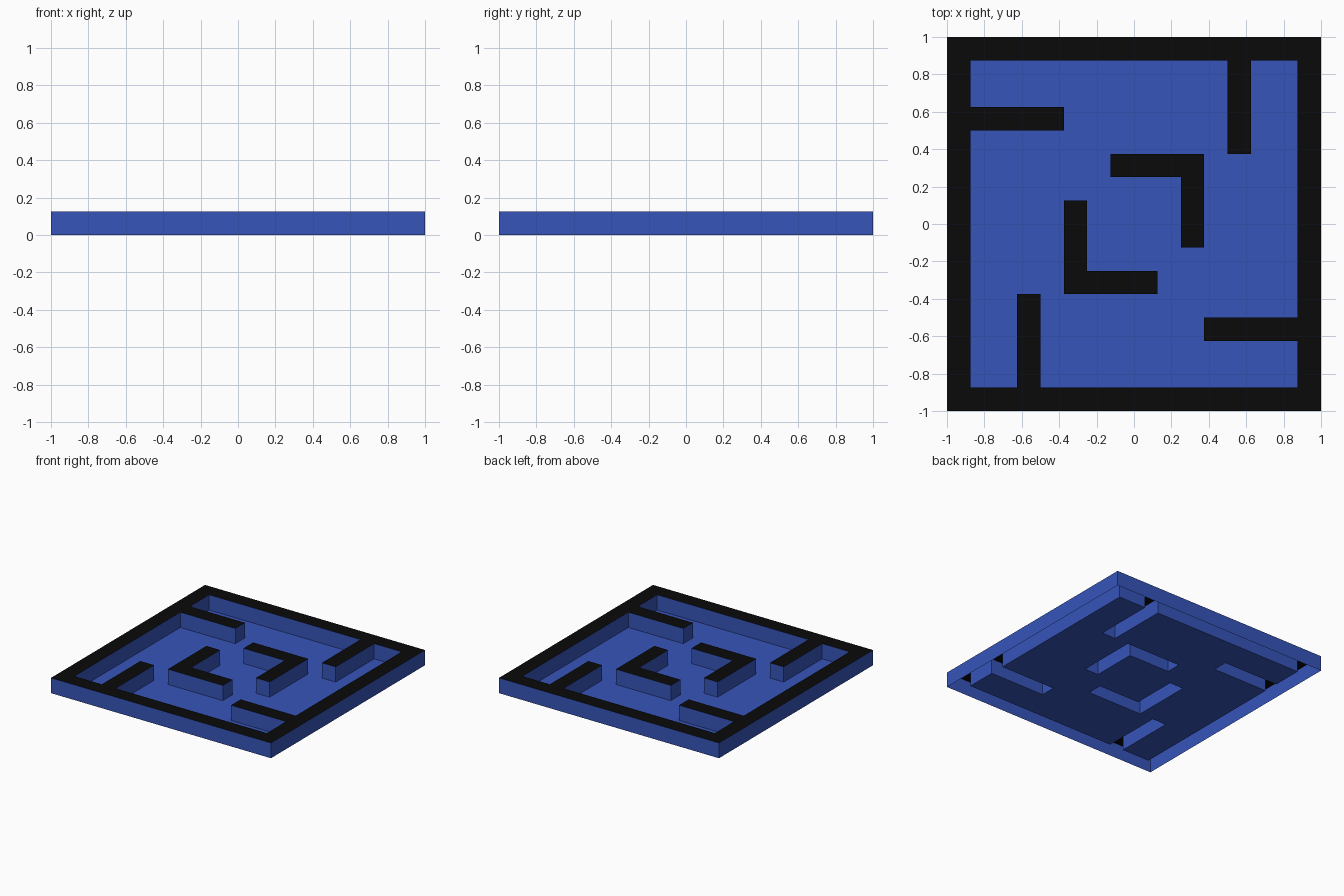
import bpy, bmesh

if "Cube" in bpy.data.objects:
    bpy.data.objects.remove(bpy.data.objects["Cube"])

CELL = 0.125      # maze grid step
N = 8             # cells from centre to edge
H = 0.125         # wall height


def material(name, rgb):
    m = bpy.data.materials.new(name)
    m.diffuse_color = (*rgb, 1)
    m.use_nodes = True
    m.node_tree.nodes["Principled BSDF"].inputs["Base Color"].default_value = m.diffuse_color
    return m


# Wall blocks (x0, x1, y0, y1) in cells; each repeats turned by half a turn
half = [
    (-7, -3, 4, 5), (4, 5, 3, 7),        # stubs off the border
    (-1, 3, 2, 3), (2, 3, -1, 3),        # central angle
]
blocks = half + [(-x1, -x0, -y1, -y0) for x0, x1, y0, y1 in half]


def is_wall(x, y):
    border = x in (-N, N - 1) or y in (-N, N - 1)
    return border or any(a <= x < b and c <= y < d for a, b, c, d in blocks)


def part(name, mat, quads):
    bm = bmesh.new()
    for q in quads:
        bm.faces.new([bm.verts.new((x * CELL, y * CELL, z)) for x, y, z in q])
    bmesh.ops.remove_doubles(bm, verts=bm.verts, dist=1e-4)
    # merge the flat cells into large clean faces
    bmesh.ops.dissolve_limit(bm, angle_limit=0.02, verts=bm.verts, edges=bm.edges)
    bmesh.ops.triangulate(bm, faces=[f for f in bm.faces if len(f.verts) > 4])
    me = bpy.data.meshes.new(name)
    bm.to_mesh(me)
    bm.free()
    me.materials.append(mat)
    bpy.context.collection.objects.link(bpy.data.objects.new(name, me))


floor, tops, sides = [], [], []
for x in range(-N, N):
    for y in range(-N, N):
        wall = is_wall(x, y)
        z = H if wall else 0
        c = [(x, y), (x + 1, y), (x + 1, y + 1), (x, y + 1)]
        (tops if wall else floor).append([(*p, z) for p in c])
        if not wall:
            continue
        # upright face wherever the neighbour is open or outside
        for i, (dx, dy) in enumerate([(0, -1), (1, 0), (0, 1), (-1, 0)]):
            u, v = x + dx, y + dy
            outside = not (-N <= u < N and -N <= v < N)
            if outside or not is_wall(u, v):
                a, b = c[i], c[(i + 1) % 4]
                sides.append([(*a, 0), (*b, 0), (*b, H), (*a, H)])

blue = material("blue", (0.037, 0.089, 0.485))
black = material("black", (0.003, 0.003, 0.003))
part("maze_floor", blue, floor)
part("wall_sides", blue, sides)      # walls are hollow and open underneath
part("wall_tops", black, tops)
